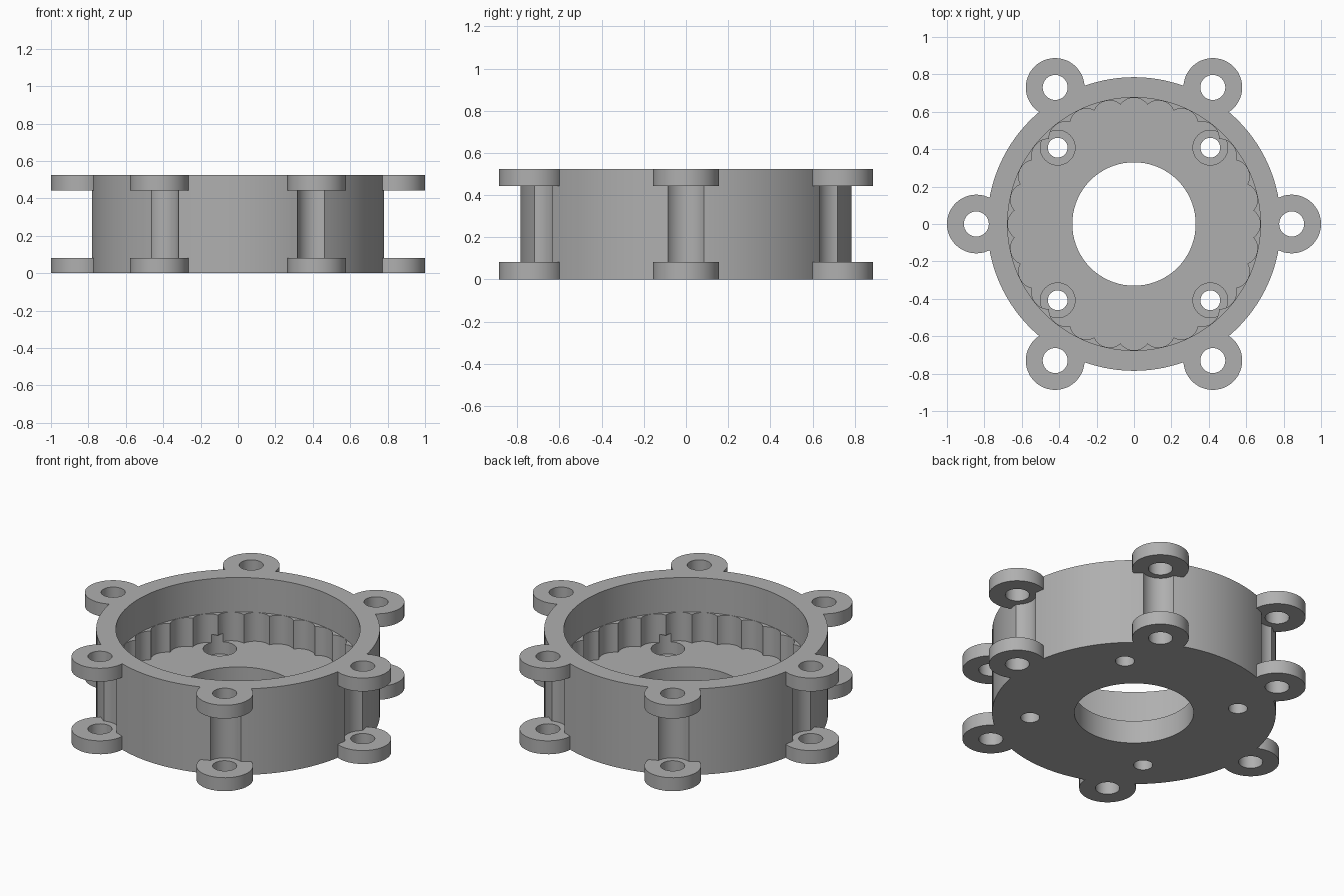
import bpy, bmesh, math

cube = bpy.data.objects.get("Cube")
if cube:
    bpy.data.objects.remove(cube, do_unlink=True)

HEIGHT, FLOOR, LEDGE = 0.525, 0.14, 0.315
LUG_RADIUS, LUG_THICK, LUG_ORBIT = 0.157, 0.082, 0.843
BORE, FLUTES = 0.675, 28

grey = bpy.data.materials.new("plain_grey")
grey.use_nodes = True
colour = (0.43, 0.43, 0.43, 1)
grey.diffuse_color = colour
grey.node_tree.nodes["Principled BSDF"].inputs["Base Color"].default_value = colour


def prism(name, outline, z0, z1):
    """Extrude a closed outline from z0 to z1."""
    bm = bmesh.new()
    face = bm.faces.new([bm.verts.new((x, y, z0)) for x, y in outline])
    top = bmesh.ops.extrude_face_region(bm, geom=[face])["geom"]
    bmesh.ops.translate(bm, vec=(0, 0, z1 - z0),
                        verts=[v for v in top if isinstance(v, bmesh.types.BMVert)])
    bmesh.ops.recalc_face_normals(bm, faces=bm.faces)
    mesh = bpy.data.meshes.new(name)
    bm.to_mesh(mesh)
    bm.free()
    mesh.materials.append(grey)
    obj = bpy.data.objects.new(name, mesh)
    bpy.context.collection.objects.link(obj)
    return obj


def disc(name, radius, z0, z1, centre=(0, 0), sides=48):
    steps = [2 * math.pi * i / sides for i in range(sides)]
    return prism(name, [(centre[0] + radius * math.cos(a),
                         centre[1] + radius * math.sin(a)) for a in steps], z0, z1)


def combine(target, tool, operation):
    """Apply a boolean and remove the tool."""
    mod = target.modifiers.new("shape", "BOOLEAN")
    mod.operation, mod.solver, mod.object = operation, "EXACT", tool
    bpy.context.view_layer.objects.active = target
    bpy.ops.object.modifier_apply(modifier=mod.name)
    bpy.data.objects.remove(tool, do_unlink=True)


def orbit(radius, count, start=0):
    return [(radius * math.cos(start + 2 * math.pi * i / count),
             radius * math.sin(start + 2 * math.pi * i / count)) for i in range(count)]


def fluted_outline(cusp=0.643, steps=8):
    """Ring of concave arcs that meet in inward cusps."""
    half = math.pi / FLUTES
    chord = cusp * math.sin(half)
    rise = BORE - cusp * math.cos(half)
    radius = (chord ** 2 + rise ** 2) / (2 * rise)
    sweep = math.asin(chord / radius)
    points = []
    for i in range(FLUTES):
        mid = 2 * half * i
        for k in range(steps):
            a = mid - sweep + 2 * sweep * k / steps
            points.append(((BORE - radius) * math.cos(mid) + radius * math.cos(a),
                           (BORE - radius) * math.sin(mid) + radius * math.sin(a)))
    return points


# Round housing with a tool-clearance groove behind each lug
housing = disc("ring_housing", 0.785, 0, HEIGHT, sides=120)
for spot in orbit(LUG_ORBIT, 6):
    combine(housing, disc("groove", 0.105, LUG_THICK, HEIGHT - LUG_THICK, spot), "DIFFERENCE")

# Paired mounting lugs, top and bottom
for spot in orbit(LUG_ORBIT, 6):
    for z in (0, HEIGHT - LUG_THICK):
        combine(housing, disc("lug", LUG_RADIUS, z, z + LUG_THICK, spot), "UNION")
    combine(housing, disc("lug_hole", 0.067, -0.1, HEIGHT + 0.1, spot, 32), "DIFFERENCE")

# Plain upper bore, fluted lower bore and centre opening
combine(housing, prism("flutes", fluted_outline(), FLOOR, LEDGE + 0.05), "DIFFERENCE")
combine(housing, disc("bore", BORE + 0.001, LEDGE, HEIGHT + 0.1, sides=112), "DIFFERENCE")
combine(housing, disc("opening", 0.33, -0.1, FLOOR + 0.05, sides=72), "DIFFERENCE")

# Counterbored screw holes in the floor
for spot in orbit(0.577, 4, math.pi / 4):
    combine(housing, disc("screw_hole", 0.053, -0.1, FLOOR + 0.05, spot, 32), "DIFFERENCE")
    combine(housing, disc("counterbore", 0.093, 0.065, FLOOR + 0.05, spot, 40), "DIFFERENCE")

bpy.ops.object.select_all(action="DESELECT")
housing.select_set(True)
bpy.context.view_layer.objects.active = housing
bpy.ops.object.shade_smooth_by_angle(angle=math.radians(30))
